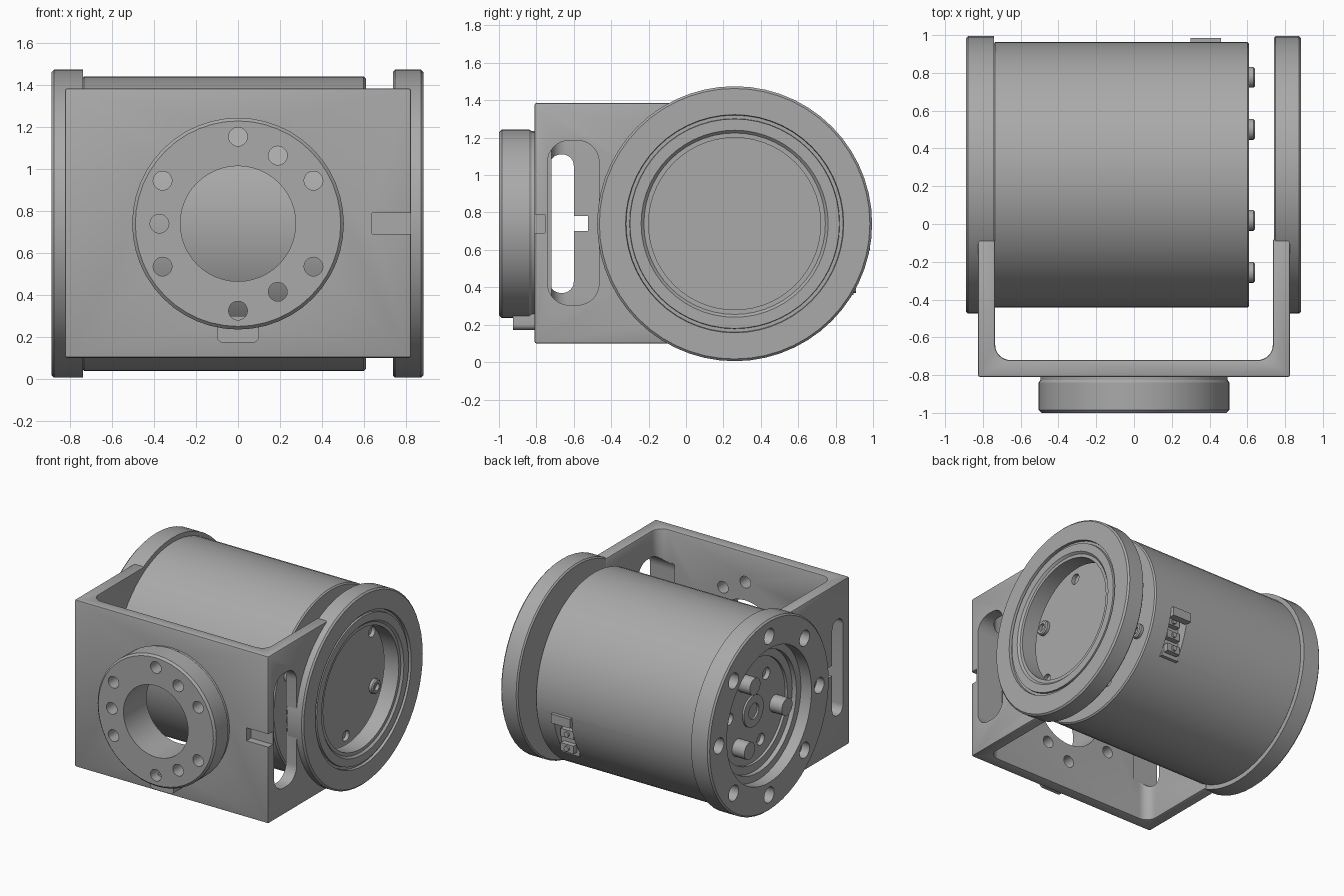
import bpy, bmesh, math
from mathutils import Vector

cube = bpy.data.objects.get("Cube")
if cube:
    bpy.data.objects.remove(cube, do_unlink=True)

CY, CZ = 0.26, 0.74          # drum axis, running along x
TAU = math.tau


def material(name, value):
    m = bpy.data.materials.new(name)
    m.use_nodes = True
    m.diffuse_color = (value, value, value, 1)
    m.node_tree.nodes["Principled BSDF"].inputs["Base Color"].default_value = (value, value, value, 1)
    return m


GREY = material("machined grey", 0.4)


def finish(name, bm):
    bmesh.ops.recalc_face_normals(bm, faces=bm.faces)
    mesh = bpy.data.meshes.new(name)
    bm.to_mesh(mesh)
    bm.free()
    mesh.materials.append(GREY)
    ob = bpy.data.objects.new(name, mesh)
    bpy.context.collection.objects.link(ob)
    return ob


def place(axis, u, v, d):
    return {"x": (d, u, v), "y": (u, d, v), "z": (u, v, d)}[axis]


def prism(name, axis, pts, a, b):
    """Extrude a flat outline along an axis from a to b."""
    bm = bmesh.new()
    face = bm.faces.new([bm.verts.new(place(axis, u, v, a)) for u, v in pts])
    out = bmesh.ops.extrude_face_region(bm, geom=[face])["geom"]
    shift = Vector(place(axis, 0, 0, b - a))
    bmesh.ops.translate(bm, vec=shift, verts=[g for g in out if isinstance(g, bmesh.types.BMVert)])
    return finish(name, bm)


def circle(u, v, r, n=48):
    return [(u + r * math.cos(TAU * i / n), v + r * math.sin(TAU * i / n)) for i in range(n)]


def rect(u0, u1, v0, v1, r=0):
    """Rectangle outline, with rounded corners if r is given."""
    if not r:
        return [(u0, v0), (u1, v0), (u1, v1), (u0, v1)]
    pts = []
    for k, (u, v) in enumerate([(u1 - r, v1 - r), (u0 + r, v1 - r), (u0 + r, v0 + r), (u1 - r, v0 + r)]):
        for i in range(9):
            t = math.pi / 2 * (k + i / 8)
            pts.append((u + r * math.cos(t), v + r * math.sin(t)))
    return pts


def lathe(name, axis, cu, cv, profile, n=48, closed=True):
    """Revolve (distance along axis, radius) points; open profiles get end caps."""
    bm = bmesh.new()
    loops = [[bm.verts.new(place(axis, u, v, d)) for u, v in circle(cu, cv, r, n)] for d, r in profile]
    for k in range(len(loops) if closed else len(loops) - 1):
        p, q = loops[k], loops[(k + 1) % len(loops)]
        for i in range(n):
            j = (i + 1) % n
            bm.faces.new((p[i], p[j], q[j], q[i]))
    if not closed:
        bm.faces.new(loops[0])
        bm.faces.new(loops[-1])
    return finish(name, bm)


def apply(ob, mod):
    bpy.context.view_layer.objects.active = ob
    bpy.ops.object.modifier_apply(modifier=mod.name)


def cut(targets, cutters):
    for c in cutters:
        for ob in targets:
            m = ob.modifiers.new("cut", "BOOLEAN")
            m.operation, m.solver, m.object = "DIFFERENCE", "EXACT", c
            apply(ob, m)
        bpy.data.objects.remove(c, do_unlink=True)


# U-shaped bracket with rounded inner corners
inner = [p for p in rect(-0.735, 0.735, -0.72, 0.5, 0.08) if p[1] < 0]
inner = sorted([p for p in inner if p[0] < 0], key=lambda p: -p[1]) + \
    sorted([p for p in inner if p[0] > 0], key=lambda p: p[1])
outline = [(-0.825, -0.08), (-0.825, -0.81), (0.825, -0.81), (0.825, -0.08), (0.735, -0.08)]
bracket = prism("bracket", "z", outline + inner[::-1] + [(-0.735, -0.08)], 0.1, 1.385)
bev = bracket.modifiers.new("edge", "BEVEL")
bev.width, bev.segments, bev.limit_method, bev.angle_limit = 0.01, 2, "ANGLE", 1.0
apply(bracket, bev)

# Front flange with its key tab
flange = lathe("front_flange", "y", 0, CZ, [
    (-0.8, 0.275), (-0.8, 0.495), (-0.825, 0.495), (-0.84, 0.505),
    (-0.985, 0.505), (-1.0, 0.49), (-1.0, 0.275)])
tab = prism("flange_tab", "y", rect(-0.1, 0.1, 0.172, 0.3, 0.03), -0.925, -0.8)

# Bore, bolt holes, arm slots and notches
holes = [(0, 0.415), (0, -0.415), (0.19, 0.325), (0.19, -0.325), (-0.375, 0)]
holes += [(s * 0.36, t * 0.205) for s in (-1, 1) for t in (-1, 1)]
cut([bracket, flange], [prism("hole", "y", circle(x, CZ + z, 0.045, 20), -1.1, -0.6) for x, z in holes])
cut([bracket], [
    prism("bore", "y", circle(0, CZ, 0.275), -1.1, -0.6),
    prism("ring_seat", "x", circle(CY, CZ, 0.65), -1, 1),
    prism("right_slot", "x", rect(-0.74, -0.465, 0.305, 1.185, 0.115), 0.6, 1),
    prism("left_slot", "x", rect(-0.73, -0.6, 0.37, 1.11, 0.06), -1, -0.6),
    prism("left_notch", "x", rect(-0.62, -0.525, 0.7, 0.78), -1, -0.6),
    prism("front_notch", "y", rect(0.64, 1, 0.69, 0.79), -0.9, -0.755)])

# Open ring on the right arm, with a stepped and grooved face
lathe("right_ring", "x", CY, CZ, [
    (0.74, 0.46), (0.74, 0.725), (0.75, 0.735), (0.873, 0.735), (0.885, 0.723),
    (0.885, 0.583), (0.865, 0.58), (0.865, 0.562), (0.88, 0.56),
    (0.88, 0.5), (0.865, 0.485), (0.865, 0.46)], 56)

# Bolted ring on the left arm
left_ring = lathe("left_ring", "x", CY, CZ, [
    (-0.74, 0.46), (-0.74, 0.735), (-0.878, 0.735), (-0.89, 0.723),
    (-0.89, 0.515), (-0.80, 0.515), (-0.80, 0.46)], 56)
cut([left_ring], [prism("bolt_hole", "x",
    circle(CY + 0.61 * math.cos(TAU * k / 8), CZ + 0.61 * math.sin(TAU * k / 8), 0.06, 20),
    -1, -0.7) for k in range(8)])

# Motor drum
drum = lathe("drum", "x", CY, CZ, [(-0.745, 0.69), (-0.735, 0.703), (0.6, 0.703), (0.61, 0.693)], 64, False)


def ring_spot(radius, degrees):
    t = math.radians(degrees)
    return CY + radius * math.cos(t), CZ + radius * math.sin(t)


# Sockets in both drum ends
cut([drum], [prism("socket", "x", circle(*ring_spot(0.28, a), 0.045, 16), -0.8, -0.71) for a in (8, 128, 248)])
cut([drum], [prism("end_socket", "x", circle(*ring_spot(0.53, a), 0.04, 16), 0.58, 0.7) for a in (20, 110, 200, 290)])

# Connector recess in the back, with a housing, pins and cover lip
cut([drum], [prism("recess", "x", rect(0.84, 1.1, 0.33, 0.67), 0.31, 0.46)])
prism("connector_back", "x", rect(0.83, 0.855, 0.33, 0.67), 0.31, 0.46)
for z in (0.36, 0.47, 0.58):
    prism("connector_block", "x", rect(0.84, 0.895, z, z + 0.06), 0.33, 0.44)
    prism("connector_pin", "y", circle(0.385, z + 0.03, 0.02, 12), 0.88, 0.91)
prism("connector_lip", "x", rect(0.93, 0.985, 0.6, 0.67), 0.3, 0.46)

# Left output face: hub and three drive pins
lathe("output_hub", "x", CY, CZ, [(-0.73, 0.06), (-0.73, 0.12), (-0.76, 0.12), (-0.76, 0.06)], 32)
lathe("output_rim", "x", CY, CZ, [(-0.73, 0.40), (-0.73, 0.47), (-0.765, 0.47), (-0.765, 0.40)])
for a in (66, 190, 310):
    prism("drive_pin", "x", circle(*ring_spot(0.28, a), 0.065, 24), -0.85, -0.73)

# Screws on the right end of the drum
for a in (65, 155, 245, 335):
    y, z = ring_spot(0.57, a)
    lathe("end_screw", "x", y, z, [
        (0.6, 0.055), (0.632, 0.055), (0.64, 0.047), (0.64, 0.028), (0.615, 0.028)], 20, False)

# Smooth shading with sharp edges kept
bpy.ops.object.select_all(action="DESELECT")
for ob in bpy.context.scene.objects:
    if ob.type == "MESH" and GREY.name in ob.data.materials:
        ob.select_set(True)
        bpy.context.view_layer.objects.active = ob
bpy.ops.object.shade_smooth_by_angle(angle=math.radians(30))
